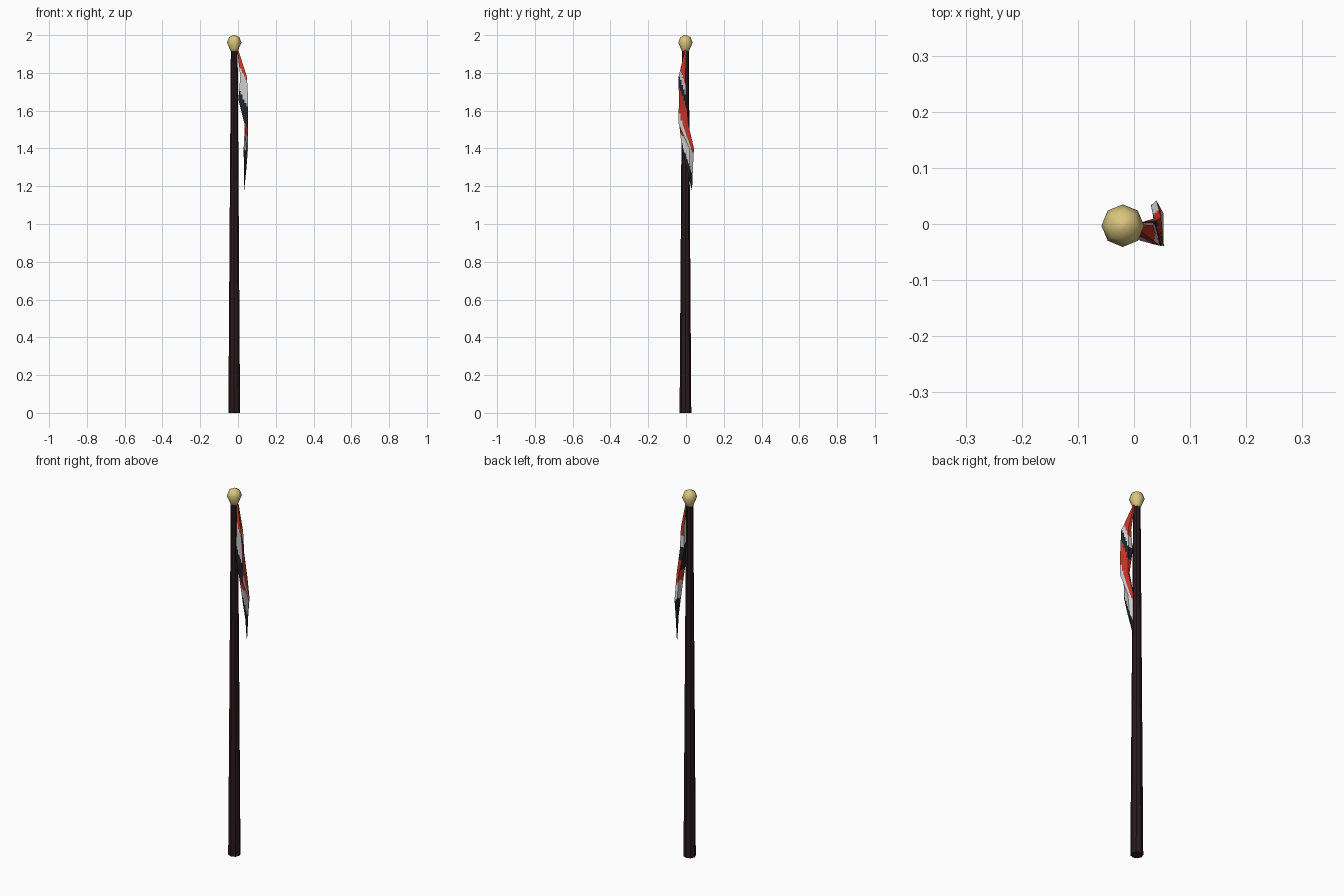
import bpy, bmesh, math
from mathutils import Vector

if "Cube" in bpy.data.objects:
    bpy.data.objects.remove(bpy.data.objects["Cube"])


def material(name, rgb):
    m = bpy.data.materials.new(name)
    m.diffuse_color = (*rgb, 1)
    m.use_nodes = True
    m.node_tree.nodes["Principled BSDF"].inputs["Base Color"].default_value = m.diffuse_color
    return m


WOOD = material("dark wood", (0.023, 0.010, 0.011))
GOLD = material("pale gold", (0.70, 0.56, 0.21))
RED = material("flag red", (0.58, 0.035, 0.02))
WHITE = material("flag white", (0.62, 0.62, 0.62))
BLACK = material("flag black", (0.014, 0.016, 0.024))


def make_object(name, bm, mats, smooth=False):
    bmesh.ops.remove_doubles(bm, verts=bm.verts, dist=1e-5)
    bmesh.ops.recalc_face_normals(bm, faces=bm.faces)
    for f in bm.faces:
        f.smooth = smooth
    me = bpy.data.meshes.new(name)
    bm.to_mesh(me)
    bm.free()
    for m in mats:
        me.materials.append(m)
    ob = bpy.data.objects.new(name, me)
    bpy.context.collection.objects.link(ob)
    return ob


def loft(rings):
    """Skin closed rings of equal length and cap both ends."""
    bm = bmesh.new()
    vs = [[bm.verts.new(p) for p in r] for r in rings]
    n = len(rings[0])
    for a, b in zip(vs, vs[1:]):
        for i in range(n):
            j = (i + 1) % n
            bm.faces.new((a[i], a[j], b[j], b[i]))
    bm.faces.new(vs[0])
    bm.faces.new(vs[-1])
    return bm


def turned(profile, sides=8, cx=-0.02, cy=-0.003):
    return loft([[(cx + r * math.cos(2 * math.pi * i / sides),
                   cy + r * math.sin(2 * math.pi * i / sides), z)
                  for i in range(sides)] for r, z in profile])


# Tapered pole and soft-shaded finial
make_object("pole", turned([(0.031, 0), (0.018, 1.93)]), [WOOD])
make_object("finial", turned([(0.017, 1.91), (0.023, 1.925), (0.038, 1.96),
                              (0.028, 1.988), (0.006, 2.0)]), [GOLD], True)

# Drooping flag: four-cornered sections from the top down
sections = [
    (1.92, [(-0.004, -0.006), (0.002, -0.006), (0.002, 0.002), (-0.004, 0.002)]),
    (1.78, [(0.012, -0.030), (0.047, -0.039), (0.033, -0.003), (0.015, -0.003)]),
    (1.66, [(0.002, -0.026), (0.054, -0.038), (0.036, 0.002), (0.010, 0.002)]),
    (1.53, [(0.034, -0.036), (0.053, -0.039), (0.048, 0.012), (0.036, 0.010)]),
    (1.40, [(0.044, -0.022), (0.053, 0.018), (0.040, 0.042), (0.030, 0.033)]),
    (1.30, [(0.042, 0.003), (0.045, 0.020), (0.036, 0.037), (0.031, 0.032)]),
    (1.18, [(0.031, 0.030), (0.033, 0.030), (0.033, 0.032), (0.031, 0.032)]),
]
ACROSS, DOWN = 5, 14
rings = []
for k, ((z0, a), (z1, b)) in enumerate(zip(sections, sections[1:])):
    last = k == len(sections) - 2
    for s in range(DOWN + last):
        t = s / DOWN
        c = [Vector((*p, z0)).lerp(Vector((*q, z1)), t) for p, q in zip(a, b)]
        rings.append([c[i].lerp(c[(i + 1) % 4], u / ACROSS)
                      for i in range(4) for u in range(ACROSS)])
bm = loft(rings)
bmesh.ops.recalc_face_normals(bm, faces=bm.faces)

# Diagonal stripes repeating red, white, black down the folds
SIDE = [1.73, 1.68, 1.62, 1.48, 1.36]
FRONT = [1.80, 1.67, 1.56, 1.51, 1.42]
for f in bm.faces:
    c, n = f.calc_center_median(), f.normal
    if n.y < -0.6 or n.x < -0.3:
        v, limits = c.z + 2 * (c.x - 0.025), FRONT
    else:
        v, limits = c.z + 3 * c.y, SIDE
    f.material_index = sum(v < lim for lim in limits) % 3
make_object("flag", bm, [RED, WHITE, BLACK])
